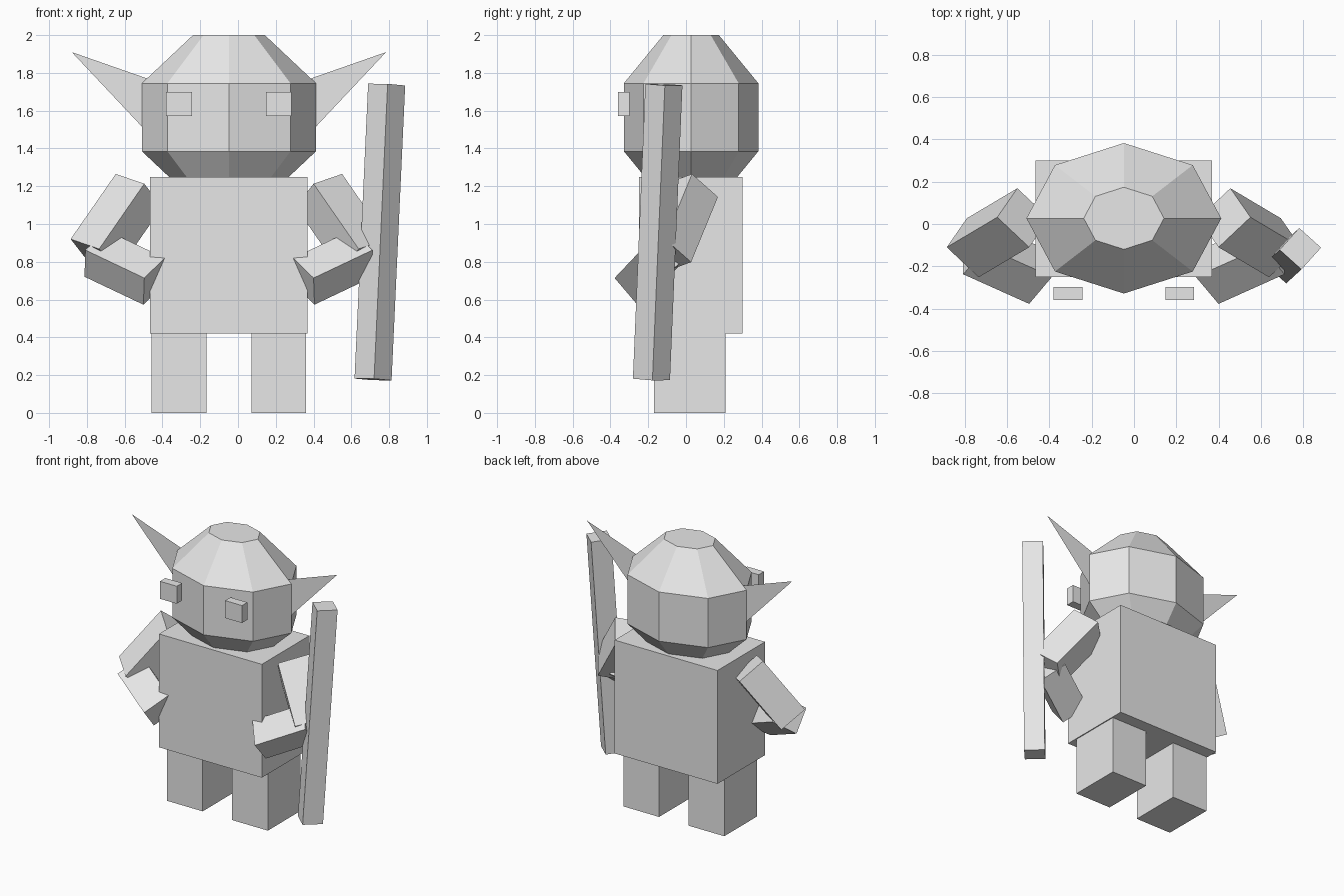
import bpy, bmesh, math
from mathutils import Vector

if "Cube" in bpy.data.objects:
    bpy.data.objects.remove(bpy.data.objects["Cube"])

MID = -0.048  # mirror plane of the figure

grey = bpy.data.materials.new("plain_grey")
grey.diffuse_color = (0.8, 0.8, 0.8, 1)
grey.use_nodes = True
grey.node_tree.nodes["Principled BSDF"].inputs["Base Color"].default_value = grey.diffuse_color


def add(name, verts, faces, closed=True):
    mesh = bpy.data.meshes.new(name)
    mesh.from_pydata([tuple(v) for v in verts], [], faces)
    if closed:
        bm = bmesh.new()
        bm.from_mesh(mesh)
        bmesh.ops.recalc_face_normals(bm, faces=bm.faces)
        bm.to_mesh(mesh)
        bm.free()
    mesh.materials.append(grey)
    obj = bpy.data.objects.new(name, mesh)
    bpy.context.collection.objects.link(obj)
    return obj


def block(name, corner, u, v, w):
    """Box from one corner and its three edge vectors."""
    c, u, v, w = map(Vector, (corner, u, v, w))
    verts = [c + i * u + j * v + k * w for k in (0, 1) for j in (0, 1) for i in (0, 1)]
    faces = [(0, 1, 3, 2), (4, 6, 7, 5), (0, 4, 5, 1),
             (2, 3, 7, 6), (0, 2, 6, 4), (1, 5, 7, 3)]
    return add(name, verts, faces)


def box(name, lo, hi):
    d = [b - a for a, b in zip(lo, hi)]
    return block(name, lo, (d[0], 0, 0), (0, d[1], 0), (0, 0, d[2]))


def flip(p):
    return (2 * MID - p[0], p[1], p[2])


def neg(d):
    return (-d[0], d[1], d[2])


# Torso
box("torso", (-0.465, -0.25, 0.42), (0.368, 0.30, 1.25))

# Head: eight-sided, flat top and bottom, lower part sunk into the torso
rings = [(1.13, 0.19, 0.147), (1.385, 0.461, 0.356), (1.745, 0.461, 0.356), (2.0, 0.19, 0.147)]
hv = [(MID + rx * math.cos(a * math.pi / 4), 0.027 + ry * math.sin(a * math.pi / 4), z)
      for z, rx, ry in rings for a in range(8)]
hf = [(r * 8 + a, r * 8 + (a + 1) % 8, r * 8 + 8 + (a + 1) % 8, r * 8 + 8 + a)
      for r in range(3) for a in range(8)]
hf += [tuple(range(7, -1, -1)), tuple(range(24, 32))]
add("head", hv, hf)

# Paired parts
upper = ((-0.647, 0.032, 1.265), (0.095, 0.137, -0.122), (0.151, -0.142, -0.052), (-0.239, -0.142, -0.345))
fore = ((-0.808, -0.238, 0.862), (0.312, -0.14, -0.148), (-0.005, 0.120, -0.141), (0.108, 0.128, 0.106))
ear = [(-0.88, 0.027, 1.91), (-0.40, 0.027, 1.742), (-0.40, 0.027, 1.40)]
for side, p, d in (("left", tuple, tuple), ("right", flip, neg)):
    for name, spec in (("upper_arm", upper), ("forearm", fore)):
        block(f"{side}_{name}", p(spec[0]), *[d(e) for e in spec[1:]])
    add(f"{side}_ear", [p(q) for q in ear], [(0, 2, 1) if side == "left" else (0, 1, 2)], closed=False)
    s = -1 if side == "left" else 1
    x = MID + s * 0.264   # eye and leg centres
    box(f"{side}_eye", (x - 0.068, -0.36, 1.572), (x + 0.068, -0.298, 1.70))
    box(f"{side}_leg", (x - 0.145, -0.17, 0.0), (x + 0.145, 0.21, 0.425))

# Staff: square pole, slightly tilted and turned on its axis
top, bottom = Vector((0.787, -0.117, 1.738)), Vector((0.715, -0.183, 0.177))
axis = top - bottom
turn = math.radians(48)
n = axis.normalized()
e1 = Vector((math.cos(turn), math.sin(turn), 0))
e1 = (e1 - n * e1.dot(n)).normalized() * 0.139
e2 = n.cross(e1)
block("staff", bottom - (e1 + e2) / 2, e1, e2, axis)
